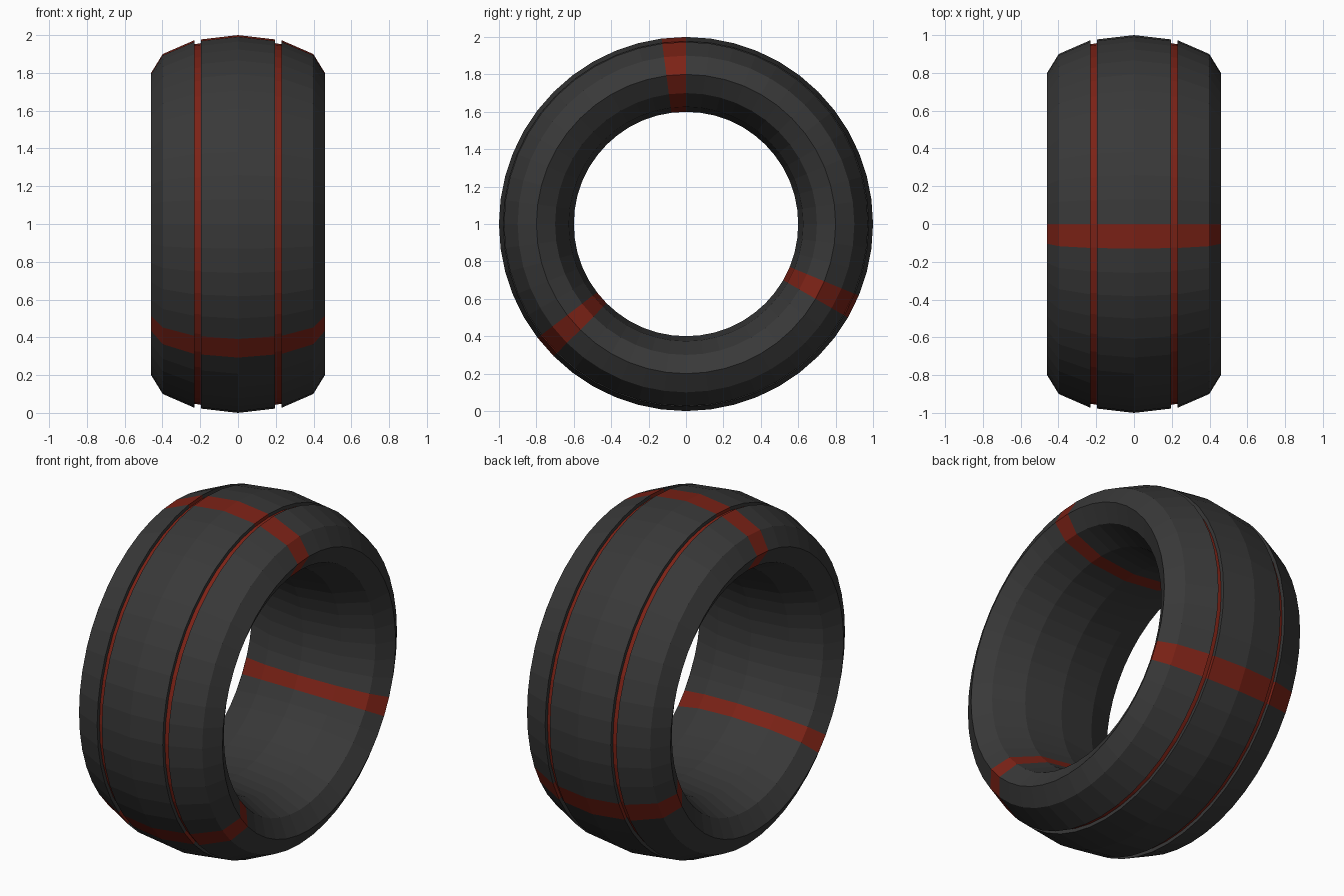
import bpy, bmesh, math

if "Cube" in bpy.data.objects:
    bpy.data.objects.remove(bpy.data.objects["Cube"])

SEGS = 48
STRIPES = (15, 30, 47)          # segments painted red across the whole section


def material(name, rgb):
    m = bpy.data.materials.new(name)
    m.diffuse_color = (*rgb, 1)
    m.use_nodes = True
    m.node_tree.nodes["Principled BSDF"].inputs["Base Color"].default_value = m.diffuse_color
    return m


# Cross-section: 12-sided ellipse (x, radius), with a groove at each 30 degree corner
def section(deg):
    t = math.radians(deg)
    return (0.46 * math.sin(t), 0.8 + 0.2 * math.cos(t))


half = [(0.197, 0.977), (0.197, 0.957), (0.23, 0.952)]
half += [section(d) for d in range(30, 180, 30)]
profile = [(0, 1.0)] + half + [(0, 0.6)] + [(-x, r) for x, r in reversed(half)]
n = len(profile)
groove_floors = (2, n - 3)      # profile edges painted red all round

# Tyre: revolve the section round the x axis
bm = bmesh.new()
rings = []
for i in range(SEGS):
    a = 2 * math.pi * i / SEGS
    rings.append([bm.verts.new((x, r * math.sin(a), 1 + r * math.cos(a)))
                  for x, r in profile])
for i in range(SEGS):
    p, q = rings[i], rings[(i + 1) % SEGS]
    for j in range(n):
        k = (j + 1) % n
        f = bm.faces.new((p[j], p[k], q[k], q[j]))
        f.material_index = int(i in STRIPES or j in groove_floors)
bmesh.ops.recalc_face_normals(bm, faces=bm.faces)

mesh = bpy.data.meshes.new("tyre")
bm.to_mesh(mesh)
bm.free()
mesh.materials.append(material("rubber", (0.04, 0.04, 0.04)))
mesh.materials.append(material("red_stripe", (0.2, 0.016, 0.008)))
tyre = bpy.data.objects.new("tyre", mesh)
bpy.context.collection.objects.link(tyre)
